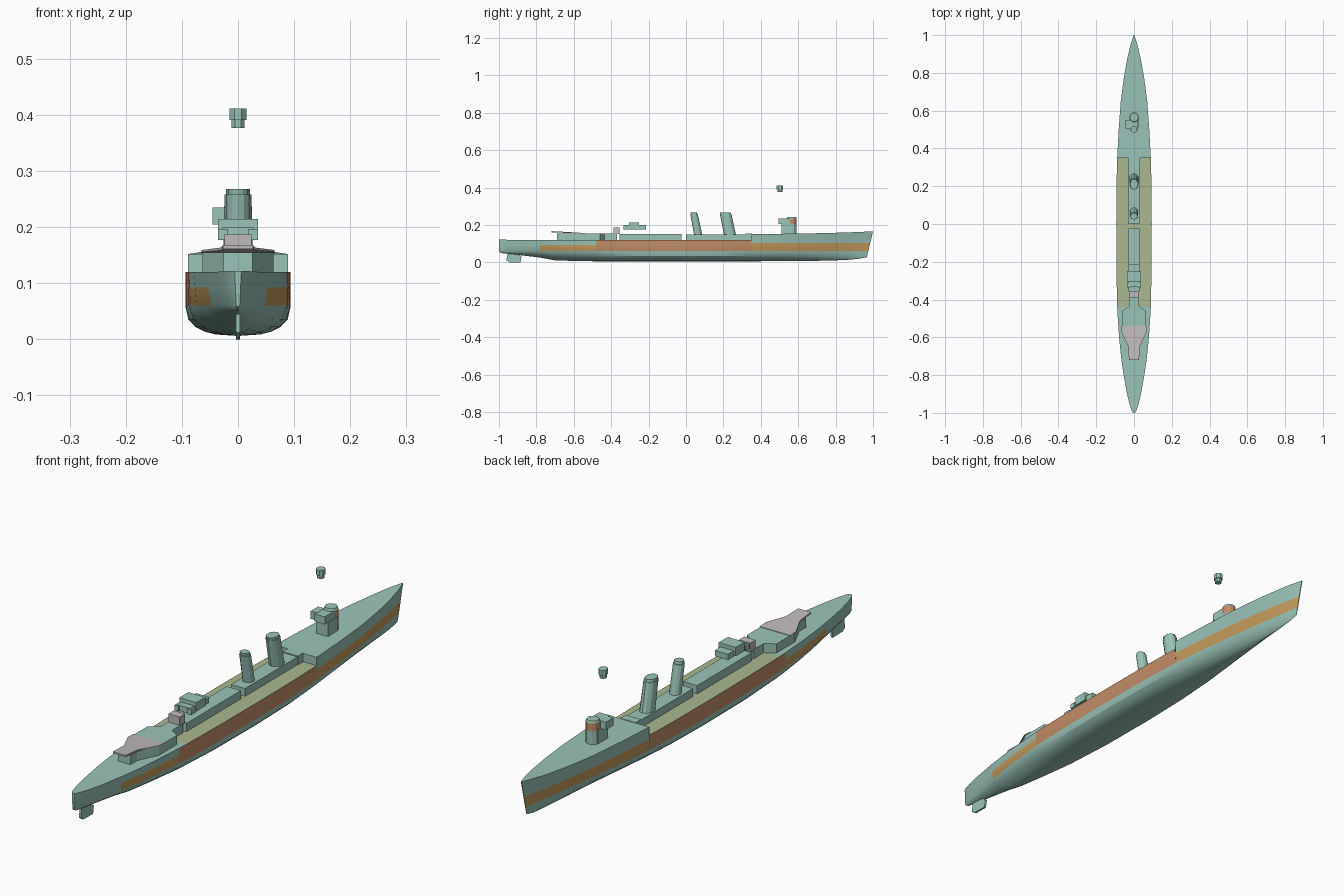
import bpy, bmesh, math

if "Cube" in bpy.data.objects:
    bpy.data.objects.remove(bpy.data.objects["Cube"])


def material(name, rgb):
    m = bpy.data.materials.new(name)
    m.diffuse_color = (*rgb, 1)
    m.use_nodes = True
    m.node_tree.nodes["Principled BSDF"].inputs["Base Color"].default_value = m.diffuse_color
    return m


TEAL = material("teal_paint", (0.33, 0.55, 0.48))
ARMOUR = material("belt_armour", (0.55, 0.27, 0.14))
TAN = material("end_armour", (0.57, 0.34, 0.11))
OLIVE = material("deck_olive", (0.40, 0.48, 0.28))
GREY = material("light_grey", (0.53, 0.50, 0.51))


def finish(name, bm, mats, smooth=False):
    bmesh.ops.recalc_face_normals(bm, faces=bm.faces)
    me = bpy.data.meshes.new(name)
    bm.to_mesh(me)
    bm.free()
    for m in mats:
        me.materials.append(m)
    ob = bpy.data.objects.new(name, me)
    bpy.context.collection.objects.link(ob)
    if smooth:
        bpy.ops.object.select_all(action='DESELECT')
        ob.select_set(True)
        bpy.context.view_layer.objects.active = ob
        bpy.ops.object.shade_smooth_by_angle(angle=math.radians(28))
    return ob


def box(name, x0, x1, y0, y1, z0, z1, mat=TEAL):
    bm = bmesh.new()
    bmesh.ops.create_cube(bm, size=1)
    for v in bm.verts:
        v.co = (x1 if v.co.x > 0 else x0, y1 if v.co.y > 0 else y0, z1 if v.co.z > 0 else z0)
    return finish(name, bm, [mat])


def stack(name, rings, sides=12, mats=(TEAL,), bands=(), turn=0.0):
    """Loft of elliptical rings (y, z, rx, ry); bands gives a material index per segment."""
    bm = bmesh.new()
    loops = []
    for y, z, rx, ry in rings:
        a = [turn + math.tau * i / sides for i in range(sides)]
        loops.append([bm.verts.new((rx * math.cos(t), y + ry * math.sin(t), z)) for t in a])
    for k in range(len(loops) - 1):
        for i in range(sides):
            j = (i + 1) % sides
            f = bm.faces.new((loops[k][i], loops[k][j], loops[k + 1][j], loops[k + 1][i]))
            f.material_index = bands[k] if bands else 0
    bm.faces.new(loops[0])
    bm.faces.new(loops[-1])
    return finish(name, bm, mats)


def prism(name, half, z_of, mats):
    """Mirrored plan outline of (x, y); z_of(y) gives bottom and top heights."""
    bm = bmesh.new()
    pts = half + [(-x, y) for x, y in reversed(half)]
    lo = [bm.verts.new((x, y, z_of(y)[0])) for x, y in pts]
    hi = [bm.verts.new((x, y, z_of(y)[1])) for x, y in pts]
    for i in range(len(pts)):
        j = (i + 1) % len(pts)
        bm.faces.new((lo[i], lo[j], hi[j], hi[i]))
    bm.faces.new(lo)
    bm.faces.new(hi)
    return finish(name, bm, mats)


# Hull stations: y, deck half width, half width at belt foot, keel z, deck z, section fullness
STATIONS = [
    (-1.0, .006, .003, .058, .122, 1.5), (-.985, .014, .008, .050, .122, 1.5),
    (-.95, .025, .016, .046, .121, 1.5), (-.88, .041, .030, .038, .120, 1.4),
    (-.78, .058, .048, .026, .120, 1.4), (-.70, .069, .061, .011, .120, 1.4),
    (-.60, .079, .074, .008, .120, 1.6), (-.48, .087, .085, .006, .120, 1.9),
    (-.44, .089, .088, .006, .120, 2.0), (-.25, .093, .093, .006, .120, 2.4),
    (0.0, .094, .094, .006, .120, 2.5), (.20, .093, .092, .006, .120, 2.3),
    (.35, .089, .084, .006, .120, 2.0), (.35, .089, .084, .006, .152, 2.0),
    (.50, .081, .069, .007, .153, 1.8), (.65, .070, .051, .008, .155, 1.6),
    (.78, .053, .033, .010, .158, 1.5), (.88, .035, .019, .014, .161, 1.5),
    (.95, .018, .009, .019, .164, 1.5), (1.0, .0015, .0015, .028, .166, 1.5),
]
LEVELS = [0, .05, .14, .3, .55, 1]


def ring(y, wt, wl, k, zd, p):
    half = []
    foot = .06
    for u in LEVELS:
        half.append((wl * (1 - (1 - u) ** p) ** (1 / p), k + (foot - k) * u))
    top = .103 if y > -.48 else .092
    half.append((wl + (wt - wl) * (top - foot) / (zd - foot), top))
    half.append((wt, zd))
    s = max(0, min(1, (y - .75) / .25))          # raked stem
    pts = [(x, y + (z - .166) * .24 * s, z) for x, z in half]
    return pts[::-1] + [(-x, yy, z) for x, yy, z in pts[1:]]


bm = bmesh.new()
rings = [[bm.verts.new(c) for c in ring(*s)] for s in STATIONS]
n = len(rings[0])
for a, (r0, r1) in enumerate(zip(rings, rings[1:])):
    ym = (STATIONS[a][0] + STATIONS[a + 1][0]) / 2
    if STATIONS[a][0] == STATIONS[a + 1][0]:
        # forecastle break: only the deck-edge vertices differ
        bm.faces.new((r0[0], r1[0], r1[-1], r0[-1]))
        continue
    for i in range(n):
        j = (i + 1) % n
        f = bm.faces.new((r0[i], r0[j], r1[j], r1[i]))
        row = min(i, n - 2 - i)
        mid = -.48 < ym < .35
        if i == n - 1:
            f.material_index = 3 if -.44 < ym < .35 else 0
        elif row == 1 and ym > -.78:
            f.material_index = 1 if mid else 2
        elif row == 0 and mid:
            f.material_index = 1
bm.faces.new(rings[0])
bm.faces.new(rings[-1])
bmesh.ops.remove_doubles(bm, verts=bm.verts, dist=1e-5)
finish("hull", bm, [TEAL, ARMOUR, TAN, OLIVE], smooth=True)

# Rudder
bm = bmesh.new()
prof = [(-.955, .045), (-.96, .012), (-.945, .001), (-.885, 0), (-.88, .03), (-.90, .046)]
sides = [[bm.verts.new((x, y, z)) for y, z in prof] for x in (-.004, .004)]
for i in range(len(prof)):
    j = (i + 1) % len(prof)
    bm.faces.new((sides[0][i], sides[0][j], sides[1][j], sides[1][i]))
for s in sides:
    bm.faces.new(s)
finish("rudder", bm, [TEAL])

# Midships deckhouses
box("aft_deckhouse", -.03, .03, -.355, -.025, .115, .152)
box("forward_deckhouse", -.03, .03, 0, .325, .115, .150)
box("forecastle_deckhouse", -.032, .032, .318, .352, .115, .154)

# Raked funnels with narrower caps
stack("aft_funnel", [(.065, .148, .021, .022), (.043, .258, .021, .020),
                     (.043, .258, .018, .017), (.041, .268, .018, .017)])
stack("forward_funnel", [(.235, .148, .026, .032), (.212, .258, .024, .031),
                         (.212, .258, .021, .028), (.210, .268, .021, .028)])

# Bridge and conning tower
box("bridge_base", -.025, .025, .51, .57, .150, .207)
box("bridge_platform", -.022, .022, .495, .555, .205, .234)
box("bridge_wing", -.045, -.018, .505, .55, .205, .235)
stack("conning_tower", [(.565, .15, .025, .026), (.565, .205, .025, .026),
                        (.565, .235, .025, .026), (.565, .243, .022, .023)],
      mats=(TEAL, ARMOUR), bands=(0, 1, 0))

# Lookout post high above the bridge
stack("lookout_post", [(.502, .377, .013, .014), (.502, .391, .013, .014),
                       (.502, .391, .0165, .019), (.502, .411, .0165, .019)],
      sides=8, turn=math.pi / 8)

# Aft control station
box("control_platform", -.028, .028, -.33, -.215, .177, .199)
box("control_house", -.036, .036, -.305, -.25, .180, .214)
for side, s in (("left", -1), ("right", 1)):
    xa, xb = sorted((s * .018, s * .036))
    box("control_locker_" + side, xa, xb, -.335, -.31, .177, .197)
box("searchlight_stand", -.024, .024, -.388, -.355, .153, .187, GREY)

# Aft house, flaring out toward the stern, and its tapered gun platform
prism("stern_house", [(.025, -.37), (.025, -.435), (.063, -.46), (.063, -.57), (.026, -.65), (.026, -.69)],
      lambda y: (.115, .155), [TEAL])
prism("stern_platform", [(.065, -.54), (.065, -.575), (.03, -.65), (.027, -.72)],
      lambda y: (.154 + (-.54 - y) * .04, .157 + (-.54 - y) * .06), [GREY])
